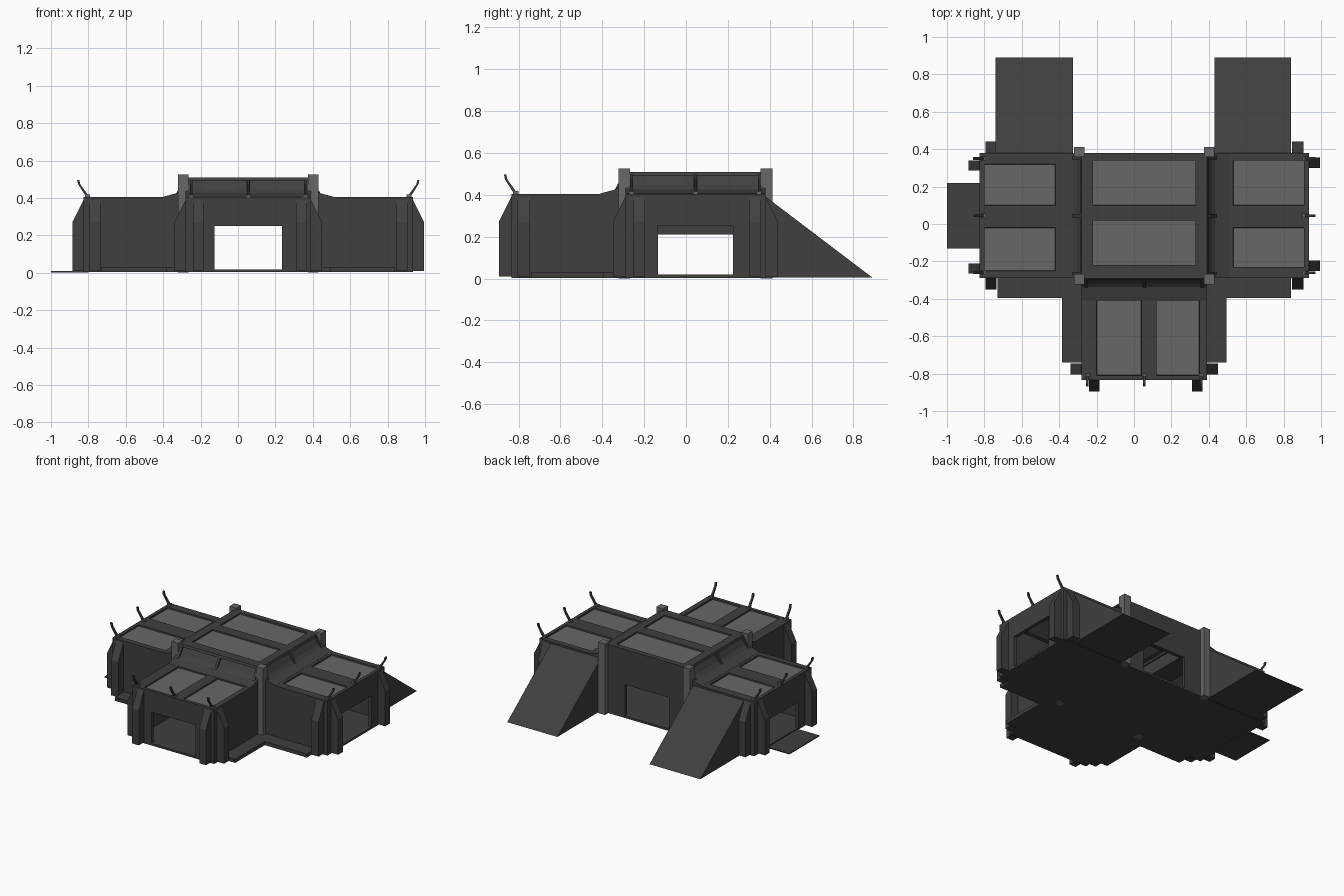
import bpy, bmesh, math
from mathutils import Matrix, Vector

if "Cube" in bpy.data.objects:
    bpy.data.objects.remove(bpy.data.objects["Cube"])


def material(name, rgb):
    m = bpy.data.materials.new(name)
    m.diffuse_color = (*rgb, 1)
    m.use_nodes = True
    m.node_tree.nodes["Principled BSDF"].inputs["Base Color"].default_value = m.diffuse_color
    return m


DARK = material("dark_grey_hull", (0.05, 0.05, 0.051))
LIGHT = material("mid_grey_panel", (0.135, 0.132, 0.143))

CENTRE = Matrix.Translation((0.055, 0.045, 0))
H, R, TOP, HUB = 0.335, 0.88, 0.405, 0.51   # hub half width, wing reach, roof heights


def finish(name, bm, mats, M):
    bmesh.ops.recalc_face_normals(bm, faces=bm.faces)
    me = bpy.data.meshes.new(name)
    bm.to_mesh(me)
    bm.free()
    me.transform(M)
    for m in mats:
        me.materials.append(m)
    ob = bpy.data.objects.new(name, me)
    bpy.context.collection.objects.link(ob)
    return ob


def prism(name, pts, a, b, axis, M=CENTRE, mat=DARK):
    """Extrude a 2D outline from a to b along the given axis."""
    put = {"x": lambda p, t: (t, p[0], p[1]),
           "y": lambda p, t: (p[0], t, p[1]),
           "z": lambda p, t: (p[0], p[1], t)}[axis]
    bm = bmesh.new()
    face = bm.faces.new([bm.verts.new(put(p, a)) for p in pts])
    ext = bmesh.ops.extrude_face_region(bm, geom=[face])
    move = Vector(put((0, 0), b - a))
    bmesh.ops.translate(bm, vec=move, verts=[v for v in ext["geom"] if isinstance(v, bmesh.types.BMVert)])
    return finish(name, bm, [mat], M)


def box(name, x0, x1, y0, y1, z0, z1, M=CENTRE, mat=DARK):
    return prism(name, [(x0, y0), (x1, y0), (x1, y1), (x0, y1)], z0, z1, "z", M, mat)


def roof(name, xs, ys, z, M):
    """Flat roof with two recessed panels; xs has six cuts, ys four."""
    bm = bmesh.new()
    v = [[bm.verts.new((x, y, z)) for y in ys] for x in xs]
    panels = []
    for i in range(5):
        for j in range(3):
            f = bm.faces.new((v[i][j], v[i + 1][j], v[i + 1][j + 1], v[i][j + 1]))
            if i in (1, 3) and j == 1:
                panels.append(f)
    bmesh.ops.recalc_face_normals(bm, faces=bm.faces)
    bm.normal_update()
    if panels[0].normal.z < 0:
        bmesh.ops.reverse_faces(bm, faces=bm.faces)
    bmesh.ops.inset_individual(bm, faces=panels, thickness=0.002)
    for f in panels:
        f.material_index = 1
        for vert in f.verts:
            vert.co.z -= 0.01
    me_ob = finish(name, bm, [DARK, LIGHT], M)
    return me_ob


def door_wall(name, y0, y1, top, door, M):
    d = 0.18
    prism(name, [(-H, 0.01), (-d, 0.01), (-d, door), (d, door), (d, 0.01), (H, 0.01),
                 (H, top), (-H, top)], y0, y1, "y", M)


def wing(tag, angle, door, gap, sides):
    """One wing, modelled facing -y and turned into place."""
    M = CENTRE @ Matrix.Rotation(math.radians(angle), 4, "Z")
    door_wall(tag + "_end_wall", -R, -R + 0.025, TOP, door, M)
    for s in (-1, 1):
        box(f"{tag}_side_wall", s * H, s * (H - 0.02), -R, -H, 0.01, TOP, M)
    box(tag + "_floor", -H, H, -R, -H, 0.003, 0.018, M)
    roof(tag + "_roof", [-H, -0.275 if tag != "front" else -0.255, gap[0], gap[1], 0.295, H],
         [-R, -0.855, -0.475 if tag != "front" else -0.445, -H], TOP, M)

    # sloped collar rising from the wing roof to the hub, with ribs
    prism(tag + "_collar", [(-0.30, 0.38), (-0.322, 0.505), (-0.36, 0.445), (-0.382, 0.426),
                            (-0.455, 0.406), (-0.455, 0.38)], -H, H, "x", M)
    for u in (-0.31, 0, 0.31):
        prism(tag + "_collar_rib", [(-0.315, HUB), (-0.335, HUB), (-0.372, 0.45), (-0.385, 0.425),
                                    (-0.36, 0.42)], u - 0.009, u + 0.009, "x", M)
    prism(tag + "_collar_rail", [(-0.31, HUB), (-0.336, HUB), (-0.342, 0.493), (-0.31, 0.493)],
          -H, H, "x", M)

    # buttresses on the end wall and beside the corners
    for a, b in ((-0.295, -0.24), (0.255, 0.31)):
        prism(tag + "_end_buttress", [(-R, 0.01), (-R - 0.06, 0.01), (-R - 0.06, 0.27), (-R + 0.005, 0.40)],
              a, b, "x", M)
    for s in (-1, 1):
        prism(tag + "_side_buttress", [(s * H, 0.01), (s * (H + 0.06), 0.01), (s * (H + 0.06), 0.27),
                                       (s * (H - 0.005), 0.40)], -0.85, -0.79, "y", M)
    # low mitred plinths
    for s in sides:
        prism(tag + "_plinth", [(s * H, -H), (s * 0.44, -0.44), (s * 0.44, -0.785), (s * H, -0.785)],
              0.003, 0.03, "z", M)

    # bent antennas on the outer roof edge
    for u in (-0.305, 0, 0.305):
        box(tag + "_antenna_base", u - 0.012, u + 0.012, -0.872, -0.845, 0.40, 0.418, M, LIGHT)
        prism(tag + "_antenna", [(-0.853, 0.41), (-0.87, 0.41), (-0.911, 0.475), (-0.915, 0.497),
                                 (-0.904, 0.497), (-0.898, 0.472)], u - 0.007, u + 0.007, "x", M)


wing("front", 0, 0.25, (-0.015, 0.065), (-1, 1))
wing("right", 90, 0.25, (-0.065, 0.055), (-1,))
wing("left", -90, 0.21, (-0.055, 0.065), (1,))

# central hub
door_wall("hub_back_wall", H - 0.025, H, HUB, 0.25, CENTRE)
box("hub_floor", -H, H, -H, H, 0.003, 0.018)
roof("hub_roof", [-H, -0.265, -0.025, 0.055, 0.295, H], [-H, -0.275, 0.275, H], HUB,
     CENTRE @ Matrix.Rotation(math.radians(90), 4, "Z") @ Matrix.Scale(1, 4))
for sx in (-1, 1):
    for sy in (-1, 1):
        x, y = sx * 0.347, sy * 0.34
        box("corner_post", x - 0.028, x + 0.028, y - 0.028, y + 0.028, 0, 0.525, CENTRE, LIGHT)

# back ramps against the side wings
for x0, x1 in ((-0.74, -0.325), (0.43, 0.84)):
    prism("back_ramp", [(0.38, 0.005), (0.89, 0.005), (0.38, 0.392)], x0, x1, "x", Matrix())

# flat door plate on the ground at the left
box("left_door_plate", -1.0, -0.80, -0.13, 0.22, 0.002, 0.01, Matrix())
